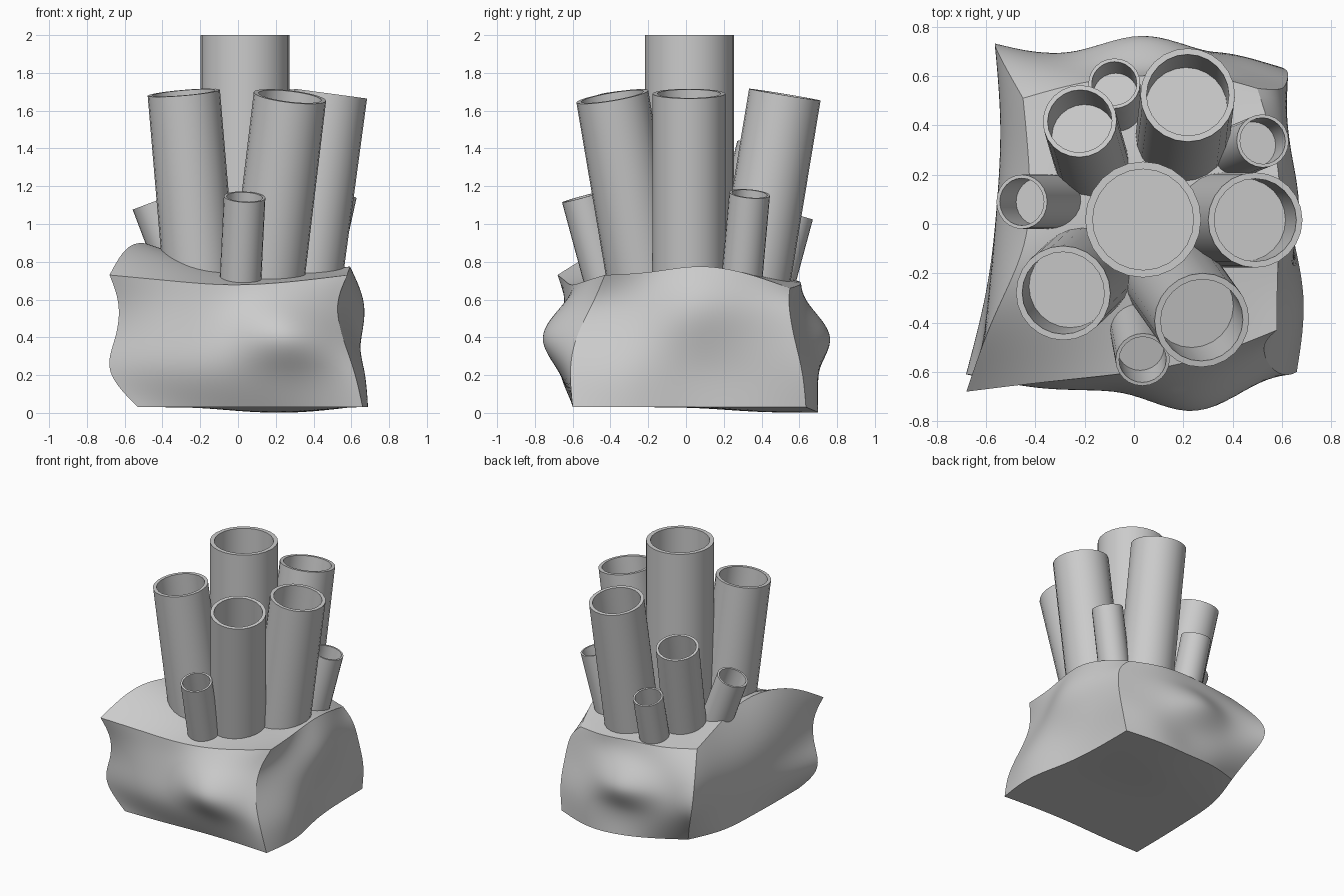
import bpy, bmesh, math
from mathutils import Vector

if "Cube" in bpy.data.objects:
    bpy.data.objects.remove(bpy.data.objects["Cube"])


def finish(bm, name):
    bmesh.ops.recalc_face_normals(bm, faces=bm.faces)
    for f in bm.faces:
        f.smooth = True
    mesh = bpy.data.meshes.new(name)
    bm.to_mesh(mesh)
    bm.free()
    ob = bpy.data.objects.new(name, mesh)
    bpy.context.collection.objects.link(ob)
    return ob


# Rock base: wall offsets per height level (bottom to top), five columns each
FRONT = [[-.60, -.60, -.58, -.58, -.60],
         [-.61, -.69, -.69, -.66, -.62],
         [-.61, -.68, -.64, -.91, -.59],
         [-.63, -.65, -.61, -.68, -.49],
         [-.68, -.64, -.61, -.56, -.43]]
BACK = [[.56, .66, .69, .71, .635],
        [.66, .70, .65, .73, .62],
        [.77, .65, .90, .66, .57],
        [.65, .63, .63, .62, .54],
        [.51, .58, .60, .62, .55]]
LEFT = [[-.53, -.53, -.52, -.51, -.41],
        [-.72, -.61, -.55, -.52, -.49],
        [-.64, -.58, -.56, -.54, -.59],
        [-.62, -.60, -.55, -.52, -.53],
        [-.68, -.58, -.42, -.42, -.45]]
RIGHT = [[.66, .71, .62, .60, .60],
         [.62, .71, .61, .60, .63],
         [.55, .62, .67, .62, .62],
         [.51, .57, .72, .65, .60],
         [.58, .58, .60, .58, .50]]
TOP = [[.73, .70, .67, .69, .73],
       [.92, .82, .73, .73, .74],
       [.89, .80, .75, .75, .79],
       [.79, .76, .74, .75, .75],
       [.73, .70, .70, .68, .66]]
LEVELS = [None, .22, .40, .58, None]


def rock():
    bm = bmesh.new()
    crease = bm.edges.layers.float.new("crease_edge")
    verts = {}

    def vert(key):
        if key not in verts:
            i, j, k = key
            x = LEFT[k][j] + (RIGHT[k][j] - LEFT[k][j]) * i / 4
            y = FRONT[k][i] + (BACK[k][i] - FRONT[k][i]) * j / 4
            z = LEVELS[k]
            if k == 4:
                z = TOP[j][i]
            elif k == 0:
                # slightly uneven underside, lowest at the back right
                z = .0 if i in (2, 3) and j >= 3 else .05 if (i, j) == (0, 4) else .03
            verts[key] = bm.verts.new((x, y, z))
        return verts[key]

    # Six grids of a box, sharing their border points
    for axis in range(3):
        for side in (0, 4):
            for a in range(4):
                for b in range(4):
                    quad = []
                    for u, v in ((a, b), (a + 1, b), (a + 1, b + 1), (a, b + 1)):
                        key = [u, v]
                        key.insert(axis, side)
                        quad.append(vert(tuple(key)))
                    bm.faces.new(quad)
    # Keep the box edges sharp
    keys = {v: k for k, v in verts.items()}
    for e in bm.edges:
        p, q = (keys[v] for v in e.verts)
        if sum(m == n and m in (0, 4) for m, n in zip(p, q)) == 2:
            e[crease] = 1.0
            e.smooth = False
    ob = finish(bm, "rock_base")
    mod = ob.modifiers.new("Smooth", "SUBSURF")
    mod.levels = mod.render_levels = 3


def tube(name, x, y, z, r, sx, sy, sides=24):
    """Open tube with rim centre (x, y, z), leaning by sx, sy per unit height."""
    bm = bmesh.new()
    axis = Vector((sx, sy, 1)).normalized()
    rot = Vector((0, 0, 1)).rotation_difference(axis)
    top = Vector((x, y, z))
    length = (z - 0.5) / axis.z
    inner = r * 0.87
    rings = []
    for rad, h in ((r, -length), (r, 0), (inner, 0), (inner, -1.7 * r)):
        rings.append([bm.verts.new(top + rot @ Vector((
            rad * math.cos(2 * math.pi * s / sides),
            rad * math.sin(2 * math.pi * s / sides), h))) for s in range(sides)])
    for lo, hi in zip(rings, rings[1:]):
        for s in range(sides):
            t = (s + 1) % sides
            bm.faces.new((lo[s], lo[t], hi[t], hi[s]))
    bm.faces.new(rings[0])
    bm.faces.new(rings[-1])
    for ring in rings:
        for s in range(sides):
            bm.edges.get((ring[s], ring[s - 1])).smooth = False
    finish(bm, name)


rock()

# Tubes: tall centre, large ring, and short outer ones
for args in (
    ("centre_tube", .037, .018, 2.0, .235, 0, 0),
    ("large_tube_back", .218, .523, 1.685, .192, .02, .165),
    ("large_tube_right", .492, .016, 1.69, .193, .135, .0),
    ("large_tube_front_right", .275, -.39, 1.675, .193, .12, -.17),
    ("large_tube_front_left", -.287, -.28, 1.695, .192, -.085, -.08),
    ("medium_tube_back_left", -.22, .417, 1.405, .15, -.07, .24),
    ("small_tube_back", -.08, .57, 1.05, .105, -.03, .27),
    ("small_tube_right", .522, .337, 1.16, .108, .22, .09),
    ("small_tube_left", -.455, .09, 1.115, .11, -.38, .0),
    ("small_tube_front", .035, -.55, 1.143, .11, .05, -.27),
):
    tube(*args)
